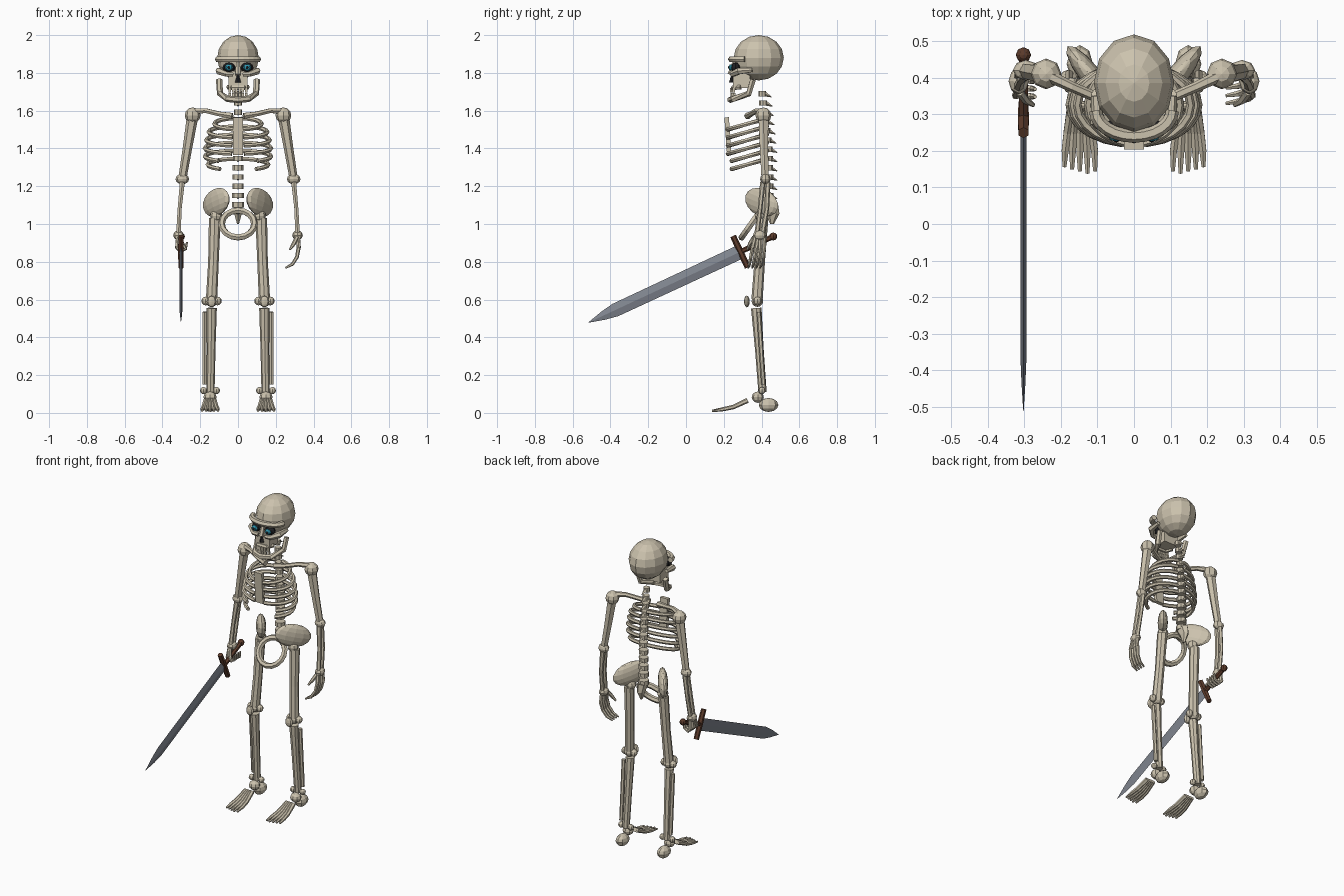
import bpy, bmesh, math
from mathutils import Vector, Matrix, Euler

cube = bpy.data.objects.get("Cube")
if cube:
    bpy.data.objects.remove(cube, do_unlink=True)


def material(name, rgb):
    m = bpy.data.materials.new(name)
    m.use_nodes = True
    m.diffuse_color = (*rgb, 1)
    m.node_tree.nodes["Principled BSDF"].inputs["Base Color"].default_value = (*rgb, 1)
    return m


BONE = material("bone", (0.60, 0.54, 0.42))
STEEL = material("steel", (0.22, 0.24, 0.28))
BROWN = material("dark_brown", (0.11, 0.045, 0.025))
DARK = material("socket_black", (0.015, 0.015, 0.017))
BLUE = material("eye_blue", (0.03, 0.30, 0.42))


def finish(name, bm, mat):
    bmesh.ops.recalc_face_normals(bm, faces=bm.faces[:])
    me = bpy.data.meshes.new(name)
    bm.to_mesh(me)
    bm.free()
    me.materials.append(mat)
    ob = bpy.data.objects.new(name, me)
    bpy.context.collection.objects.link(ob)
    return ob


def ball(name, c, r, mat=BONE, seg=8, rings=6, rot=(0, 0, 0)):
    r = (r, r, r) if isinstance(r, (int, float)) else r
    bm = bmesh.new()
    m = Matrix.Translation(c) @ Euler(rot).to_matrix().to_4x4() @ Matrix.Diagonal((*r, 1))
    bmesh.ops.create_uvsphere(bm, u_segments=seg, v_segments=rings, radius=1, matrix=m)
    return finish(name, bm, mat)


def box(name, c, size, mat=BONE, rot=(0, 0, 0)):
    bm = bmesh.new()
    m = Matrix.Translation(c) @ Euler(rot).to_matrix().to_4x4() @ Matrix.Diagonal((*size, 1))
    bmesh.ops.create_cube(bm, size=1, matrix=m)
    return finish(name, bm, mat)


def tube(name, pts, radii, mat=BONE, sides=6, flat=1.0):
    """Sweep a polygon along a path; flat squashes the section."""
    pts = [Vector(p) for p in pts]
    n = len(pts)
    if isinstance(radii, (int, float)):
        radii = [radii] * n
    tan = [(pts[min(i + 1, n - 1)] - pts[max(i - 1, 0)]).normalized() for i in range(n)]
    axis = min(range(3), key=lambda k: max(abs(t[k]) for t in tan))
    ref = Vector([float(k == axis) for k in range(3)])
    bm = bmesh.new()
    loops = []
    for p, t, r in zip(pts, tan, radii):
        u = t.cross(ref).normalized()
        v = u.cross(t)
        angles = [2 * math.pi * k / sides for k in range(sides)]
        loops.append([bm.verts.new(p + r * (math.cos(a) * u + flat * math.sin(a) * v)) for a in angles])
    for a, b in zip(loops, loops[1:]):
        for k in range(sides):
            j = (k + 1) % sides
            bm.faces.new((a[k], a[j], b[j], b[k]))
    bm.faces.new(loops[0])
    bm.faces.new(loops[-1])
    return finish(name, bm, mat)


# Skull and face
ball("cranium", (0, 0.385, 1.88), (0.11, 0.133, 0.12), seg=12, rings=8)
tube("brow_ridge", [(0.105 * math.sin(a), 0.31 - 0.07 * math.cos(a), 1.872)
                    for a in [math.pi * k / 12 for k in range(-6, 7)]], 0.018)
box("upper_jaw", (0, 0.295, 1.765), (0.10, 0.09, 0.09))
tube("nose_bridge", [(0, 0.26, 1.86), (0, 0.235, 1.79)], [0.012, 0.016])
tube("nose_hole", [(0, 0.244, 1.785), (0, 0.244, 1.75)], [0.006, 0.016], DARK, 4)
tube("gum", [(-0.05, 0.29, 1.725), (-0.03, 0.25, 1.722), (0.03, 0.25, 1.722), (0.05, 0.29, 1.725)], 0.014)
tube("lower_jaw", [(-0.1, 0.355, 1.765), (-0.095, 0.332, 1.69), (-0.055, 0.25, 1.662), (0, 0.235, 1.658),
                   (0.055, 0.25, 1.662), (0.095, 0.332, 1.69), (0.1, 0.355, 1.765)], 0.017)
for i in range(6):
    x = (i - 2.5) * 0.017
    y = 0.238 + 8 * x * x
    box("upper_tooth", (x, y, 1.708), (0.013, 0.012, 0.024))
    box("lower_tooth", (x, y + 0.004, 1.682), (0.013, 0.012, 0.022))

# Spine, with a spike behind each vertebra
for i in range(13):
    z = 1.69 - 0.049 * i
    y = 0.403 + 0.03 * min(1, i / 6)
    r = 0.02 + 0.001 * i
    tube("vertebra", [(0, y, z - 0.014), (0, y, z + 0.014)], r, sides=8)
    tube("spine_spike", [(0, y + 0.01, z), (0, y + 0.05, z - 0.018)], [0.014, 0.002], sides=4)
tube("sacrum", [(0, 0.445, 1.09), (0, 0.46, 1.05), (0, 0.455, 1.0)], [0.045, 0.035, 0.01], flat=0.6)

# Rib cage
box("sternum", (0, 0.222, 1.465), (0.054, 0.024, 0.2), rot=(0.07, 0, 0))
WIDTHS = [0.125, 0.155, 0.168, 0.175, 0.175, 0.16]
for i, w in enumerate(WIDTHS):
    end = 0.94 if i < 4 else 0.80
    for s in (1, -1):
        path = []
        for k in range(11):
            a = math.pi * (0.05 + (end - 0.05) * k / 10)
            path.append((s * w * math.sin(a), 0.325 + 0.105 * math.cos(a),
                         1.56 - 0.043 * i - 0.03 * (1 - math.cos(a))))
        tube("rib", path, 0.012)

# Pelvis ring, a tilted hoop
ring = bmesh.new()
N, M = 16, 6
grid = []
for i in range(N):
    a = 2 * math.pi * i / N
    grid.append([])
    for j in range(M):
        b = 2 * math.pi * j / M
        d = 0.087 + 0.018 * math.cos(b)
        p = Matrix.Rotation(-0.62, 3, 'X') @ Vector((d * math.cos(a), 0.018 * math.sin(b), d * math.sin(a)))
        grid[i].append(ring.verts.new(p + Vector((0, 0.345, 1.0))))
for i in range(N):
    for j in range(M):
        k, m = (i + 1) % N, (j + 1) % M
        ring.faces.new((grid[i][j], grid[k][j], grid[k][m], grid[i][m]))
finish("pelvis_ring", ring, BONE)

# Paired parts
for s, side in ((1, "left_"), (-1, "right_")):
    def P(x, y, z):
        return (s * x, y, z)

    # Eye and cheek
    ball(side + "eye_socket", P(0.048, 0.262, 1.828), (0.034, 0.026, 0.027), DARK)
    ball(side + "eye", P(0.048, 0.238, 1.829), (0.021, 0.013, 0.017), BLUE)
    ball(side + "pupil", P(0.048, 0.227, 1.829), (0.007, 0.004, 0.008), DARK)
    tube(side + "cheekbone", [P(0.025, 0.245, 1.79), P(0.06, 0.245, 1.793), P(0.1, 0.28, 1.81),
                              P(0.105, 0.35, 1.815)], [0.012, 0.015, 0.02, 0.012])

    # Shoulder and arm
    tube(side + "collarbone", [P(0.03, 0.325, 1.572), P(0.1, 0.345, 1.583), P(0.17, 0.375, 1.60),
                               P(0.24, 0.408, 1.597)], [0.018, 0.014, 0.014, 0.018])
    ball(side + "shoulder", P(0.24, 0.41, 1.575), 0.042)
    tube(side + "upper_arm", [P(0.242, 0.41, 1.56), P(0.268, 0.413, 1.4), P(0.293, 0.418, 1.25)],
         [0.03, 0.025, 0.022])
    ball(side + "elbow", P(0.295, 0.42, 1.238), (0.036, 0.028, 0.028))
    for d in (-1, 1):
        tube(side + "forearm_bone", [P(0.295, 0.42 + 0.013 * d, 1.22), P(0.309, 0.41 + 0.018 * d, 1.08),
                                     P(0.315, 0.39 + 0.014 * d, 0.95)], [0.015, 0.012, 0.014])
    ball(side + "wrist", P(0.315, 0.39, 0.94), (0.028, 0.036, 0.026))

    # Hand: open on the left, curled round the grip on the right
    for i in range(4):
        o = (i - 1.5) * 0.021
        y = 0.383 + o
        tube(side + "palm_bone", [P(0.317, 0.388 + 0.7 * o, 0.935), P(0.322, y, 0.872)], 0.011)
        if s > 0:
            f = [P(0.321, y, 0.875), P(0.312, y - 0.008, 0.825), P(0.288, y - 0.016, 0.787),
                 P(0.252, y - 0.022, 0.768)]
        else:
            f = [P(0.325, y, 0.88), P(0.305, y, 0.856), P(0.278, y - 0.003, 0.868), P(0.27, y - 0.004, 0.905)]
        tube(side + "finger", f, [0.011, 0.010, 0.009, 0.005])
    tube(side + "thumb", [P(0.312, 0.36, 0.93), P(0.295, 0.338, 0.895), P(0.275, 0.325, 0.865)],
         [0.012, 0.011, 0.006])

    # Hip and leg
    ball(side + "hip_blade", P(0.115, 0.40, 1.115), (0.114, 0.03, 0.072), seg=12, rings=8,
         rot=(0, 0.3, math.atan2(0.18, 0.14 * s)))
    ball(side + "hip_joint", P(0.115, 0.40, 1.043), 0.033)
    tube(side + "thigh", [P(0.123, 0.405, 1.03), P(0.13, 0.39, 0.8), P(0.14, 0.376, 0.6)],
         [0.031, 0.028, 0.03], sides=8)
    for d in (-1, 0, 1):
        ball(side + "knee_knob", P(0.14 + 0.031 * d, 0.378, 0.592), 0.031 if d == 0 else 0.023)
    ball(side + "kneecap", P(0.14, 0.322, 0.59), (0.026, 0.015, 0.031))
    tube(side + "shin", [P(0.14, 0.372, 0.555), P(0.142, 0.388, 0.34), P(0.146, 0.405, 0.11)],
         [0.028, 0.023, 0.022], sides=8)
    tube(side + "calf_bone", [P(0.177, 0.385, 0.535), P(0.177, 0.41, 0.15)], 0.012)

    # Ankle and foot
    for d in (-1, 1):
        ball(side + "ankle_knob", P(0.148 + 0.034 * d, 0.402, 0.118), 0.019)
    ball(side + "ankle", P(0.148, 0.38, 0.083), (0.035, 0.032, 0.03))
    ball(side + "heel", P(0.148, 0.437, 0.042), (0.036, 0.052, 0.037))
    for i in range(5):
        o = i - 2
        tip = 0.138 + 0.006 * abs(i - 1)
        tube(side + "toe", [P(0.148 + 0.011 * o, 0.325, 0.066), P(0.148 + 0.017 * o, 0.25, 0.031),
                            P(0.148 + 0.02 * o, 0.2, 0.02), P(0.148 + 0.021 * o, tip, 0.011)],
             [0.014, 0.012, 0.011, 0.006])

# Sword: along runs from the guard to the tip
guard = Vector((-0.302, 0.288, 0.853))
along = Vector((0, -0.906, -0.422))
across = Vector((0, 0.422, -0.906))
tube("sword_blade", [guard, guard + along * 0.73, guard + along * 0.80, guard + along * 0.888],
     [0.038, 0.036, 0.024, 0.001], STEEL, 4, 0.22)
tube("sword_guard", [guard - across * 0.092, guard, guard + across * 0.092], [0.016, 0.017, 0.016], BROWN)
tube("sword_grip", [guard, guard - along * 0.18], 0.014, BROWN)
ball("sword_pommel", guard - along * 0.192, 0.021, BROWN)
